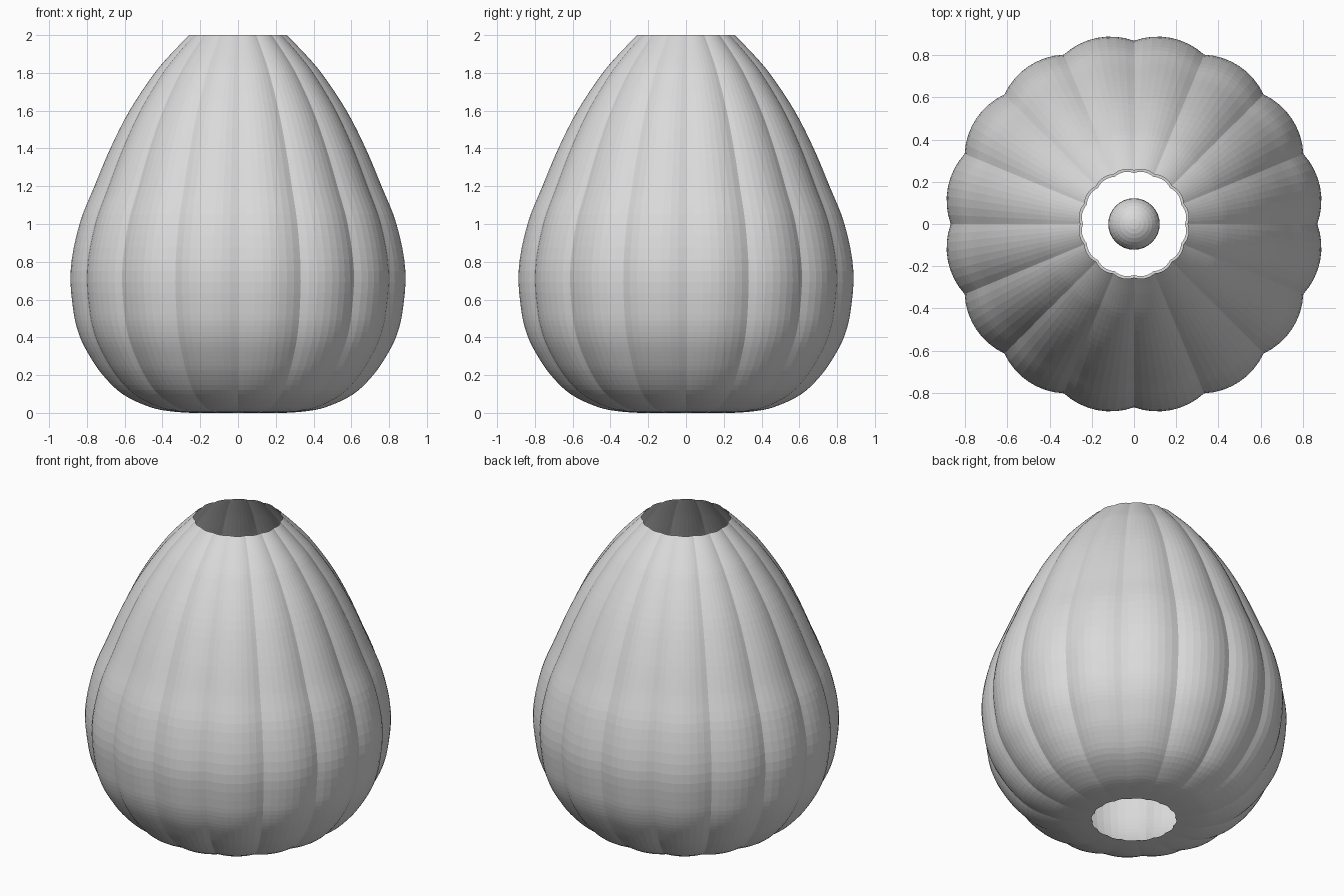
import bpy, bmesh, math
from mathutils import Vector
from mathutils.geometry import interpolate_bezier

if "Cube" in bpy.data.objects:
    bpy.data.objects.remove(bpy.data.objects["Cube"])

LOBES = 16
STEPS = 8            # facets across each lobe
SUB = 4              # rings per profile span

# Outer profile (radius at lobe crest, height), bottom to top
PROFILE = [(0.25, 0.0), (0.36, 0.008), (0.47, 0.03), (0.62, 0.1), (0.725, 0.2),
           (0.795, 0.3), (0.847, 0.4), (0.88, 0.52), (0.898, 0.75), (0.85, 1.0),
           (0.77, 1.2), (0.685, 1.4), (0.582, 1.6), (0.447, 1.8), (0.36, 1.9),
           (0.262, 2.0)]

grey = bpy.data.materials.new("light_grey")
grey.diffuse_color = (0.7, 0.7, 0.7, 1)
grey.use_nodes = True
grey.node_tree.nodes["Principled BSDF"].inputs["Base Color"].default_value = grey.diffuse_color


def smooth_profile(points):
    """Smooth curve through the points, handles scaled to each span."""
    p = [Vector((r, 0, z)) for r, z in points]
    p = [2 * p[0] - p[1]] + p + [2 * p[-1] - p[-2]]
    out = [p[1]]
    for i in range(1, len(p) - 2):
        span = (p[i + 1] - p[i]).length / 3
        h1 = p[i] + (p[i + 1] - p[i - 1]).normalized() * span
        h2 = p[i + 1] - (p[i + 2] - p[i]).normalized() * span
        out += interpolate_bezier(p[i], h1, h2, p[i + 1], SUB + 1)[1:]
    return [(v.x, min(max(v.z, 0), 2)) for v in out]


def add_object(name, bm):
    mesh = bpy.data.meshes.new(name)
    bm.to_mesh(mesh)
    bm.free()
    mesh.materials.append(grey)
    obj = bpy.data.objects.new(name, mesh)
    bpy.context.collection.objects.link(obj)
    return obj


# Scalloped shade, open at both ends
bm = bmesh.new()
count = LOBES * STEPS
rings = []
for r, z in smooth_profile(PROFILE):
    ring = []
    for k in range(count):
        a = 2 * math.pi * k / count
        u = 2 * (k % STEPS) / STEPS - 1          # -1..1 across the lobe
        s = r * (1 - 0.034 * u * u)
        ring.append(bm.verts.new((s * math.cos(a), s * math.sin(a), z)))
    rings.append(ring)
for low, high in zip(rings, rings[1:]):
    for k in range(count):
        n = (k + 1) % count
        bm.faces.new((low[k], low[n], high[n], high[k]))
add_object("shade", bm)

# Round bulb hanging inside the shade
bm = bmesh.new()
bmesh.ops.create_uvsphere(bm, u_segments=32, v_segments=16, radius=0.122)
bulb = add_object("bulb", bm)
bulb.location = (0, 0, 1.0)
